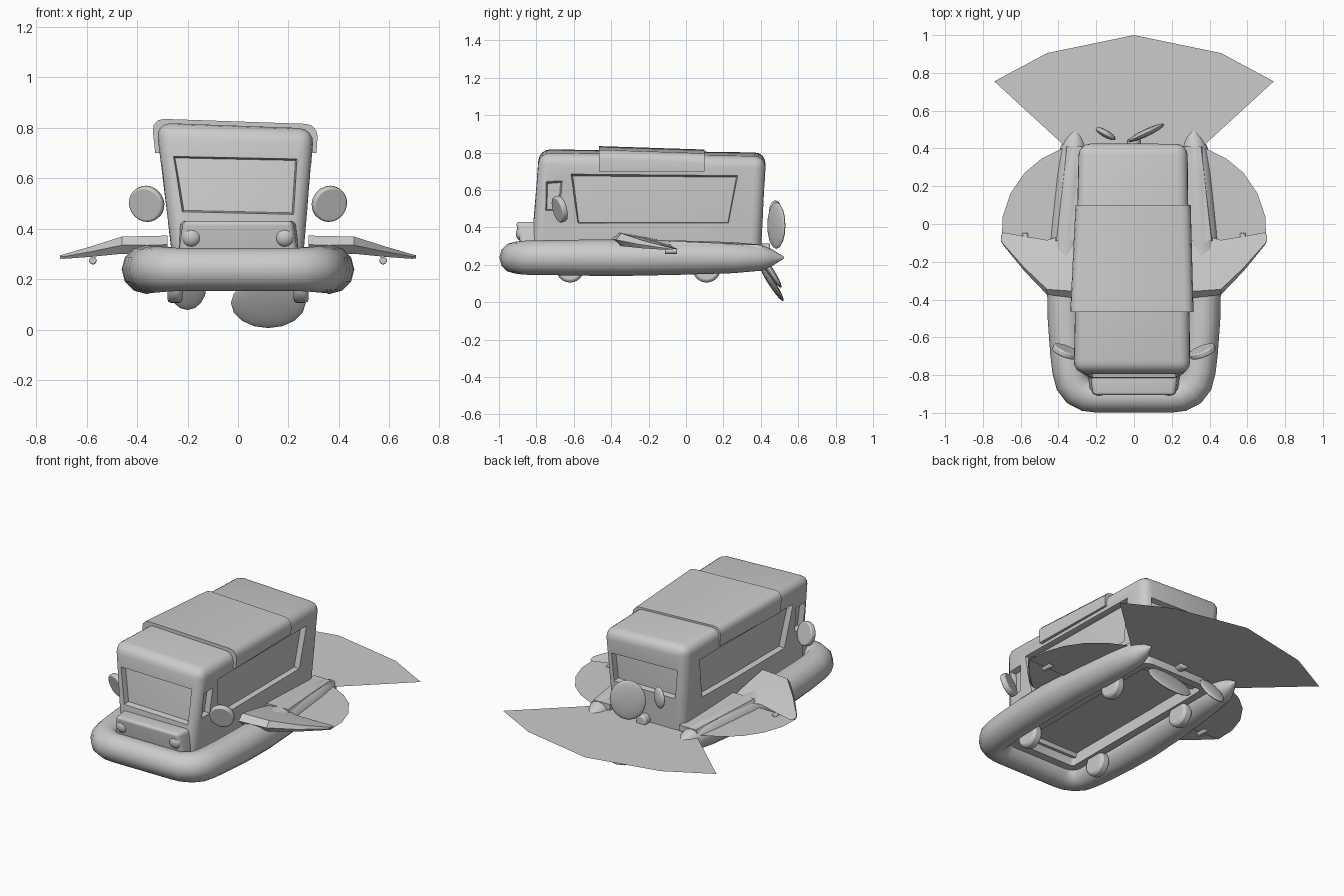
import bpy, bmesh, math
from mathutils import Vector

if "Cube" in bpy.data.objects:
    bpy.data.objects.remove(bpy.data.objects["Cube"])

def finish(name, bm, angle=35):
    bmesh.ops.recalc_face_normals(bm, faces=bm.faces)
    me = bpy.data.meshes.new(name)
    bm.to_mesh(me)
    bm.free()
    ob = bpy.data.objects.new(name, me)
    bpy.context.collection.objects.link(ob)
    shade(ob, angle)
    return ob

def shade(ob, angle=35):
    bpy.ops.object.select_all(action='DESELECT')
    ob.select_set(True)
    bpy.context.view_layer.objects.active = ob
    bpy.ops.object.shade_smooth_by_angle(angle=math.radians(angle))

def loft(name, rings, bevel=0, open_bottom=False, seg=4, along_y=False):
    """Skin closed rings; the first ring is the bottom."""
    bm = bmesh.new()
    vs = [[bm.verts.new(p) for p in r] for r in rings]
    n = len(rings[0])
    for a, b in zip(vs, vs[1:]):
        for i in range(n):
            bm.faces.new((a[i], a[(i + 1) % n], b[(i + 1) % n], b[i]))
    floor = bm.faces.new(vs[0][::-1])
    bm.faces.new(vs[-1])
    if bevel:
        low = set(vs[0])
        edges = [e for e in bm.edges if not (e.verts[0] in low and e.verts[1] in low)]
        if along_y:
            edges = [e for e in edges if abs(e.verts[0].co.y - e.verts[1].co.y) > .2]
        bmesh.ops.bevel(bm, geom=edges, offset=bevel, segments=seg, profile=0.5, affect='EDGES')
    if open_bottom and floor.is_valid:
        bm.faces.remove(floor)
    return finish(name, bm)

def sheet(name, pts, z):
    bm = bmesh.new()
    bm.faces.new([bm.verts.new((x, y, z)) for x, y in pts])
    return finish(name, bm)

def cylinder(name, loc, r, depth, normal, seg=24):
    bpy.ops.mesh.primitive_cylinder_add(vertices=seg, radius=r, depth=depth, location=loc)
    ob = bpy.context.object
    ob.name = name
    ob.rotation_euler = Vector(normal).to_track_quat('Z', 'Y').to_euler()
    b = ob.modifiers.new("soft", 'BEVEL')
    b.width = min(r, depth) * 0.25
    b.segments = 2
    shade(ob)
    return ob

def ellipsoid(name, loc, size, normal):
    bpy.ops.mesh.primitive_uv_sphere_add(segments=16, ring_count=10, radius=1, location=loc)
    ob = bpy.context.object
    ob.name = name
    ob.scale = size
    ob.rotation_euler = Vector(normal).to_track_quat('Z', 'Y').to_euler()
    shade(ob, 60)
    return ob

# Cabin: a slightly crooked box that widens towards the roof
BOT = [(-.255, -.83), (.255, -.83), (.255, .40), (-.255, .40)]
TOP = [(-.327, -.785, .82), (.303, -.785, .797), (.287, .428, .778), (-.297, .428, .802)]
SGN = [(-1, -1), (1, -1), (1, 1), (-1, 1)]

def cabin_box(name, inset, z0, bevel, ys=None, **kw):
    low, high = [], []
    for (bx, by), (tx, ty, tz), (sx, sy) in zip(BOT, TOP, SGN):
        t = (z0 - .25) / (tz - .25)
        y = ys[sy > 0] if ys else None
        low.append((bx + (tx - bx) * t - sx * inset,
                    by + (ty - by) * t - sy * inset if y is None else y, z0))
        high.append((tx - sx * inset, ty - sy * inset if y is None else y, tz - inset))
    return loft(name, [low, high], bevel, **kw)

cabin = cabin_box("cabin", 0, .22, .06)
hollow = cabin_box("hollow_cutter", .05, .15, .02)

# Window openings with reveals that narrow inwards
def scaled(pts, border):
    cx = sum(p[0] for p in pts) / len(pts)
    cy = sum(p[1] for p in pts) / len(pts)
    return [(u - math.copysign(border, u - cx), v - math.copysign(border, v - cy)) for u, v in pts]

def side_cut(pts):
    prof = [(-.6, 0), (-.31, 0), (-.255, .016), (.255, .016), (.31, 0), (.6, 0)]
    return loft("side_cutter", [[(x, y, z) for y, z in scaled(pts, b)] for x, b in prof])

def end_cut(pts, prof):
    return loft("end_cutter", [[(x, y, z) for x, z in scaled(pts, b)] for y, b in prof])

cutters = [hollow,
           side_cut([(-.59, .41), (.24, .41), (.285, .685), (-.62, .69)]),
           side_cut([(-.76, .48), (-.665, .48), (-.655, .655), (-.755, .65)]),
           end_cut([(-.222, .465), (.222, .455), (.238, .68), (-.26, .69)],
                   [(-1, 0), (-.82, 0), (-.75, .012), (-.6, .012)]),
           end_cut([(-.215, .46), (.215, .46), (.225, .64), (-.235, .65)],
                   [(.25, .012), (.37, .012), (.43, 0), (.7, 0)])]
for c in cutters:
    m = cabin.modifiers.new("cut", 'BOOLEAN')
    m.operation = 'DIFFERENCE'
    m.solver = 'EXACT'
    m.object = c
    bpy.context.view_layer.objects.active = cabin
    bpy.ops.object.modifier_apply(modifier=m.name)
    bpy.data.objects.remove(c)
shade(cabin)

# Glass lining behind all openings, and the raised roof band
cabin_box("window_glass", .034, .3, .035, open_bottom=True)
cabin_box("roof_band", -.016, .70, .05, ys=(-.465, .10), seg=3, along_y=True)

# Hood
loft("hood", [[(-.24, -.875, .27), (.24, -.875, .27), (.24, -.76, .27), (-.24, -.76, .27)],
              [(-.215, -.91, .43), (.215, -.91, .43), (.235, -.76, .43), (-.235, -.76, .43)]], .02)

# Inflatable U-shaped tube with pointed tails
half = [(.2, -.913, .085), (.25, -.907, .086), (.295, -.882, .089), (.325, -.84, .092),
        (.34, -.775, .093), (.35, -.68, .094),
        (.36, -.5, .097), (.364, -.3, .097), (.355, -.05, .092), (.332, .25, .083),
        (.32, .40, .07), (.315, .46, .045), (.312, .525, .004)]
path = [(-x, y, r) for x, y, r in reversed(half)] + half
cu = bpy.data.curves.new("float_tube", 'CURVE')
cu.dimensions = '3D'
cu.bevel_depth = 1
cu.bevel_resolution = 4
cu.use_fill_caps = True
sp = cu.splines.new('POLY')
sp.points.add(len(path) - 1)
for p, (x, y, r) in zip(sp.points, path):
    p.co = (x, y, .238, 1)
    p.radius = r
tube = bpy.data.objects.new("float_tube", cu)
bpy.context.collection.objects.link(tube)
bpy.ops.object.select_all(action='DESELECT')
tube.select_set(True)
bpy.context.view_layer.objects.active = tube
bpy.ops.object.convert(target='MESH')
shade(bpy.context.object, 50)

# Parts that repeat on both sides
wing = [(.28, -.395, -.03, .372, .30), (.46, -.375, -.085, .368, .30), (.58, -.25, -.065, .33, .288),
        (.69, -.115, -.045, .298, .28), (.705, -.09, -.06, .294, .282)]
for s, side in ((-1, "left"), (1, "right")):
    rings = []
    for x, y0, y1, zt, zb in wing:
        c = y1 - y0
        rings.append([(s * x, y0, (zt + zb) / 2), (s * x, y0 + .1 * c, zt),
                      (s * x, y0 + .5 * c, zt * .65 + zb * .35), (s * x, y1, zb + .005),
                      (s * x, y0 + .1 * c, zb)])
    loft(side + "_wing", rings)
    # Strake that runs from the wing root to the stern
    loft(side + "_strake", [[(s * .24, y, .27), (s * (xo + .02), y, .27), (s * xo, y, z), (s * .24, y, z)]
                            for y, xo, z in ((-.09, .41, .327), (.41, .355, .306))])
    cylinder(side + "_wing_nozzle", (s * .575, -.08, .273), .016, .065, (0, 1, 0), 8)
    ellipsoid(side + "_headlight", (s * .185, -.88, .367), (.04, .04, .03), (0, -1, 0))
    cylinder(side + "_mirror", (s * .362, -.675, .498), .072, .034, (s * .35, -.9, -.25))
    for y, end in ((-.62, "front"), (.11, "rear")):
        cylinder(f"{side}_{end}_wheel", (s * .25, y, .18), .075, .06, (1, 0, 0))
    sheet(side + "_water_disc", [(s * x, y) for x, y in
          [(.36, -.10), (.70, -.09), (.695, .04), (.655, .16), (.58, .27), (.49, .345),
           (.38, .40), (.34, .40)]], .275)

# Wake sheet behind the stern
fan = [(.2, .26), (.74, .755), (.46, .905), (0, 1.0), (-.46, .905), (-.74, .755), (-.2, .26)]
sheet("wake_fan", fan, .265)

# Propeller: hub and four pitched blades
cylinder("propeller_hub", (0, .41, .28), .035, .08, (0, 1, 0), 16)
blades = [((.12, .457, .105), (.148, .118, .018), (0, .84, .54)),
          ((-.2, .45, .17), (.075, .11, .018), (0, .84, .54)),
          ((-.15, .478, .48), (.06, .065, .02), (.5, .87, 0)),
          ((.065, .483, .41), (.105, .125, .02), (-.43, .9, 0))]
for i, (loc, size, nrm) in enumerate(blades):
    ellipsoid(f"propeller_blade_{i + 1}", loc, size, nrm)
